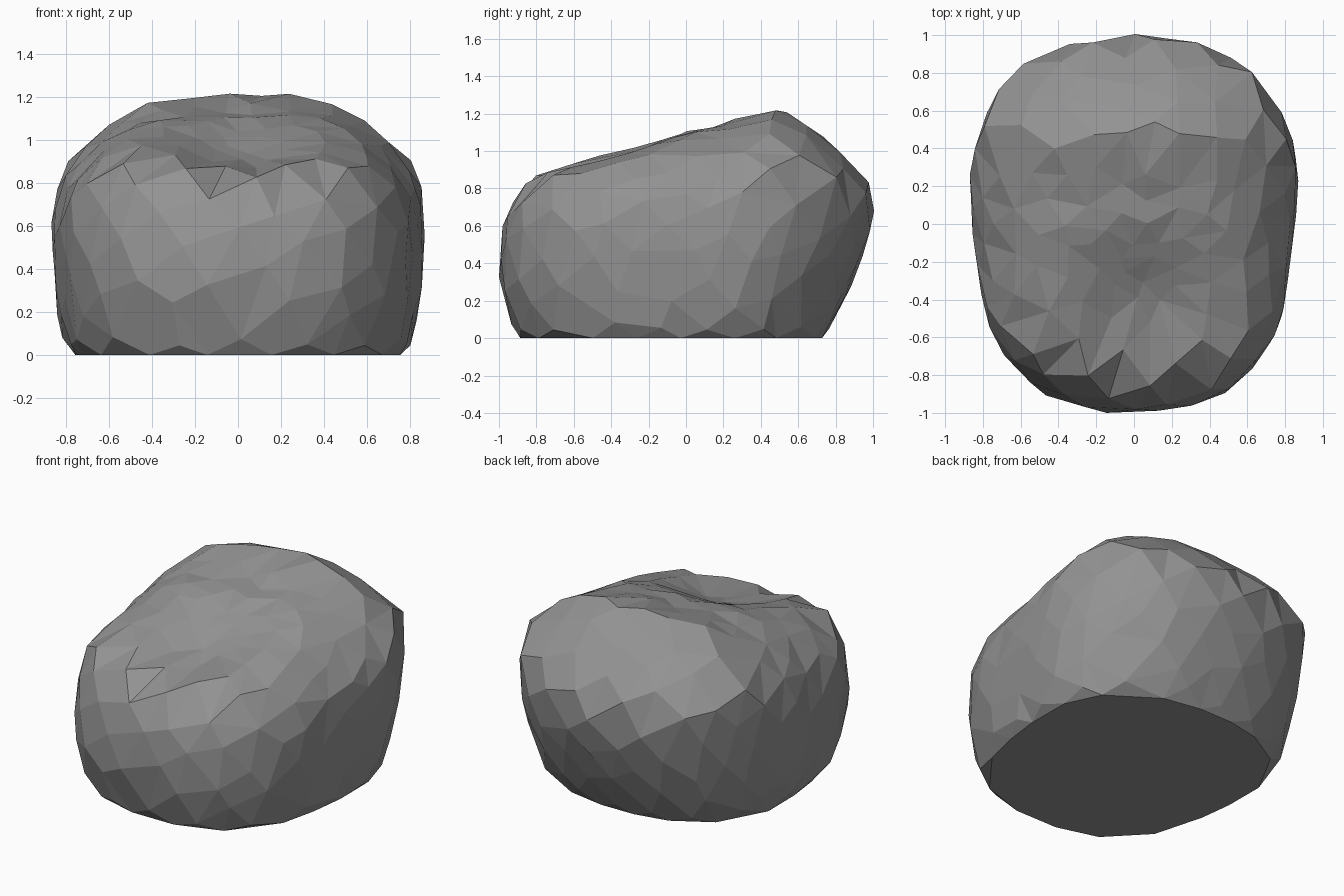
import bpy, bmesh, math, random
from mathutils import Vector

random.seed(4)
if "Cube" in bpy.data.objects:
    bpy.data.objects.remove(bpy.data.objects["Cube"], do_unlink=True)

CENTRE = Vector((0, 0, 0.5))
# Outline by height: half width, front depth, back depth
WIDTH = [(0, .77), (.06, .82), (.3, .855), (.55, .87), (.8, .84), (1.0, .79), (1.3, .66)]
FRONT = [(0, .89), (.06, .93), (.33, 1.0), (.6, .975), (.75, .92), (.9, .78), (1.3, .4)]
BACK = [(0, .73), (.1, .80), (.4, .93), (.6, 1.0), (.75, 1.0), (.86, .96), (1.03, .79), (1.3, .5)]
# Broader towards the back
BROADEN = [(-.2, .96), (.35, 1.03)]
# Height of the crest from front to back, and how suddenly its shoulders fall
CREST = [(-1, .77), (-.73, .95), (-.4, 1.05), (-.13, 1.09), (.03, 1.14), (.15, 1.17),
         (.4, 1.235), (.5, 1.23), (.6, 1.18), (.8, 1.02), (1, .8)]
SHOULDER = [(-.2, 4), (.3, 2.6)]


def lerp(table, t):
    if t <= table[0][0]:
        return table[0][1]
    for (a, u), (b, v) in zip(table, table[1:]):
        if t <= b:
            return u + (v - u) * (t - a) / (b - a)
    return table[-1][1]


def bump(x, y, cx, cy, sx, sy):
    return math.exp(-((x - cx) / sx) ** 2 - ((y - cy) / sy) ** 2)


def top_height(x, y):
    z = lerp(CREST, y) - 0.25 * abs(x / .74) ** lerp(SHOULDER, y)
    z -= 0.15 * bump(x, y, .05, -.45, .38, .33)    # hollow in the front slope
    z -= 0.05 * bump(x, y, -.1, .17, .6, .12)      # groove across the crown
    z -= 0.04 * bump(x, y, -.15, .42, .12, .3)     # dip between the two back humps
    return z


def inside(p):
    back = p.y > 0
    depth = lerp(BACK if back else FRONT, p.z)
    width = lerp(WIDTH, p.z) * lerp(BROADEN, p.y)
    # Squarer corners at the front and towards the top
    rise = max(0, p.z - .65)
    power = 2.35 + 2.5 * rise if back else 2.6 + .8 * rise
    side = abs(p.x / width) ** power + abs(p.y / depth) ** power
    return side < 1 and p.z < top_height(p.x, p.y)


def surface_point(origin, d):
    near, far = 0, 2
    for _ in range(24):
        mid = (near + far) / 2
        if inside(origin + d * mid):
            near = mid
        else:
            far = mid
    return origin + d * near


def rim_point(angle, z):
    return surface_point(Vector((0, 0, z)), Vector((math.cos(angle), math.sin(angle), 0)))


# Flat foot and the chamfer just above it
points = []
RIM = 18
for i in range(RIM):
    a = math.tau * (i + random.uniform(-.2, .2)) / RIM
    points.append(rim_point(a, 0))
    points.append(rim_point(a + math.pi / RIM, random.uniform(.04, .09)))

# Unevenly scattered points over the body
COUNT = 270
for i in range(COUNT):
    h = 1 - 2 * (i + .5) / COUNT
    a = i * math.pi * (3 - math.sqrt(5))
    r = math.sqrt(1 - h * h)
    d = Vector((r * math.cos(a), r * math.sin(a), h))
    d += Vector([random.uniform(-.04, .04) for _ in range(3)])
    p = surface_point(CENTRE, d.normalized())
    if p.z > .16:
        points.append(CENTRE + (p - CENTRE) * random.uniform(.998, 1.009))

# Join neighbours on a sphere, then move each corner to its place
bm = bmesh.new()
place = {}
for p in points:
    v = bm.verts.new((p - CENTRE).normalized())
    place[v] = p
bmesh.ops.convex_hull(bm, input=bm.verts[:])
for v in bm.verts:
    v.co = place[v]
bmesh.ops.recalc_face_normals(bm, faces=bm.faces[:])
bmesh.ops.dissolve_limit(bm, angle_limit=math.radians(3), verts=bm.verts[:], edges=bm.edges[:])

mesh = bpy.data.meshes.new("boulder")
bm.to_mesh(mesh)
bm.free()
boulder = bpy.data.objects.new("boulder", mesh)
bpy.context.collection.objects.link(boulder)

stone = bpy.data.materials.new("stone grey")
stone.use_nodes = True
colour = (.29, .29, .29, 1)
stone.diffuse_color = colour
stone.node_tree.nodes["Principled BSDF"].inputs["Base Color"].default_value = colour
mesh.materials.append(stone)
